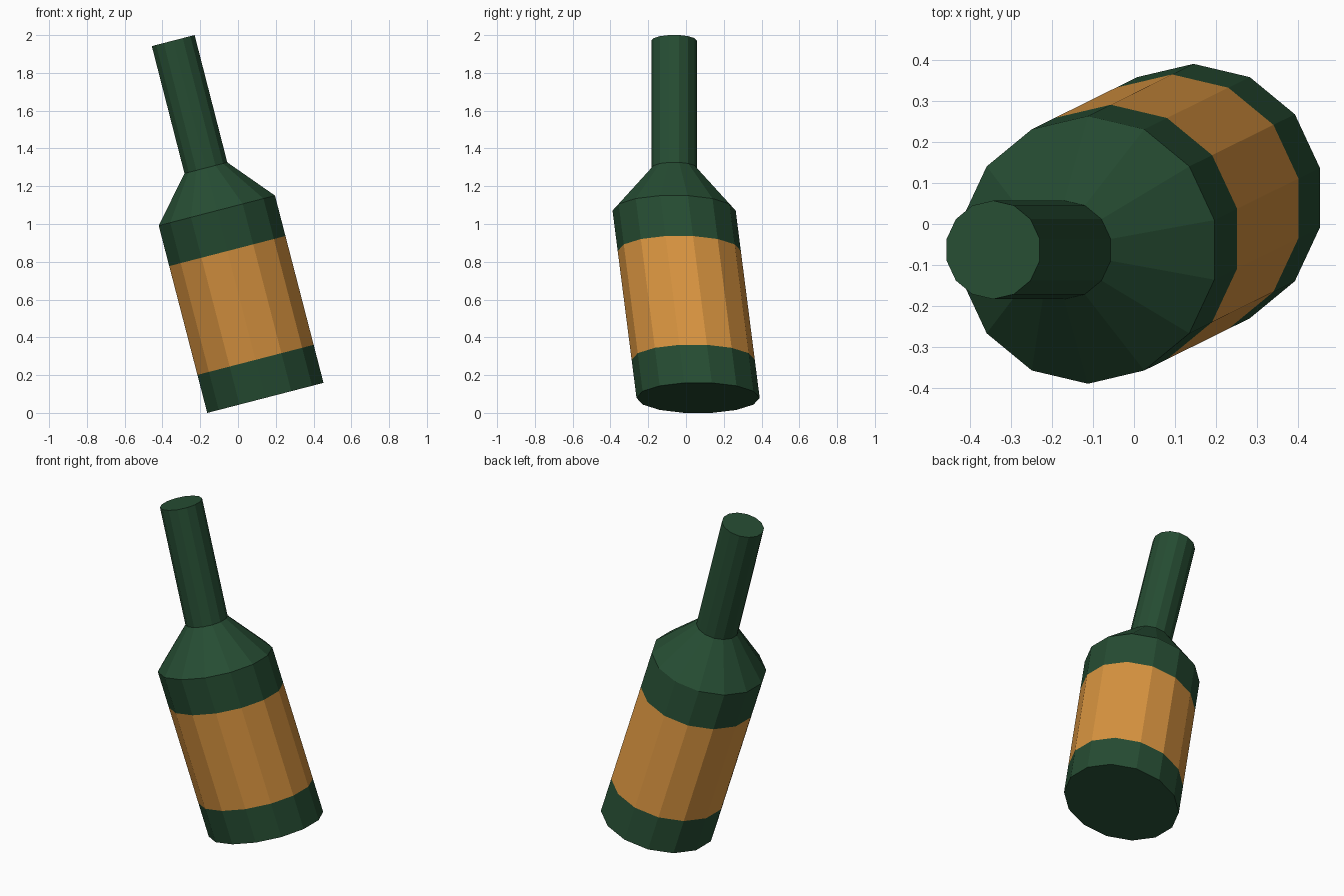
import bpy, bmesh, math
from mathutils import Vector

if "Cube" in bpy.data.objects:
    bpy.data.objects.remove(bpy.data.objects["Cube"])

SIDES = 14
TILT = math.radians(14.5)


def material(name, rgb):
    m = bpy.data.materials.new(name)
    m.diffuse_color = (*rgb, 1.0)
    m.use_nodes = True
    m.node_tree.nodes["Principled BSDF"].inputs["Base Color"].default_value = m.diffuse_color
    return m


GREEN = material("bottle green", (0.0194, 0.0742, 0.0331))
ORANGE = material("label orange", (0.70, 0.30, 0.052))


def loft(name, rings, mat, cap_bottom=False, cap_top=False):
    """Skin a stack of tilted rings given as (centre, radius)."""
    bm = bmesh.new()
    loops = []
    for centre, r in rings:
        loop = []
        for i in range(SIDES):
            a = math.pi / 2 + 2 * math.pi * i / SIDES
            off = Vector((r * math.cos(a) * math.cos(TILT), r * math.sin(a),
                          r * math.cos(a) * math.sin(TILT)))
            loop.append(bm.verts.new(Vector(centre) + off))
        loops.append(loop)
    for lo, hi in zip(loops, loops[1:]):
        for i in range(SIDES):
            j = (i + 1) % SIDES
            bm.faces.new((lo[i], lo[j], hi[j], hi[i]))
    if cap_bottom:
        bm.faces.new(loops[0][::-1])
    if cap_top:
        bm.faces.new(loops[-1])
    me = bpy.data.meshes.new(name)
    bm.to_mesh(me)
    bm.free()
    me.materials.append(mat)
    ob = bpy.data.objects.new(name, me)
    bpy.context.collection.objects.link(ob)
    return ob


# Ring centres along the leaning bottle
R_BODY, R_NECK = 0.326, 0.12
base = Vector((0.145, 0.064, 0.0795))
body_top = Vector((-0.112, -0.063, 1.071))
neck_base = Vector((-0.170, -0.063, 1.297))
neck_top = Vector((-0.343, -0.063, 1.971))
label_low = base.lerp(body_top, 0.203)
label_high = base.lerp(body_top, 0.784)

# Body bands, flush with each other
loft("lower_body", [(base, R_BODY), (label_low, R_BODY)], GREEN, cap_bottom=True)
loft("label", [(label_low, R_BODY), (label_high, R_BODY)], ORANGE)
# Upper body, shoulder and neck
loft("upper_body_and_neck",
     [(label_high, R_BODY), (body_top, R_BODY), (neck_base, R_NECK), (neck_top, R_NECK)],
     GREEN, cap_top=True)
